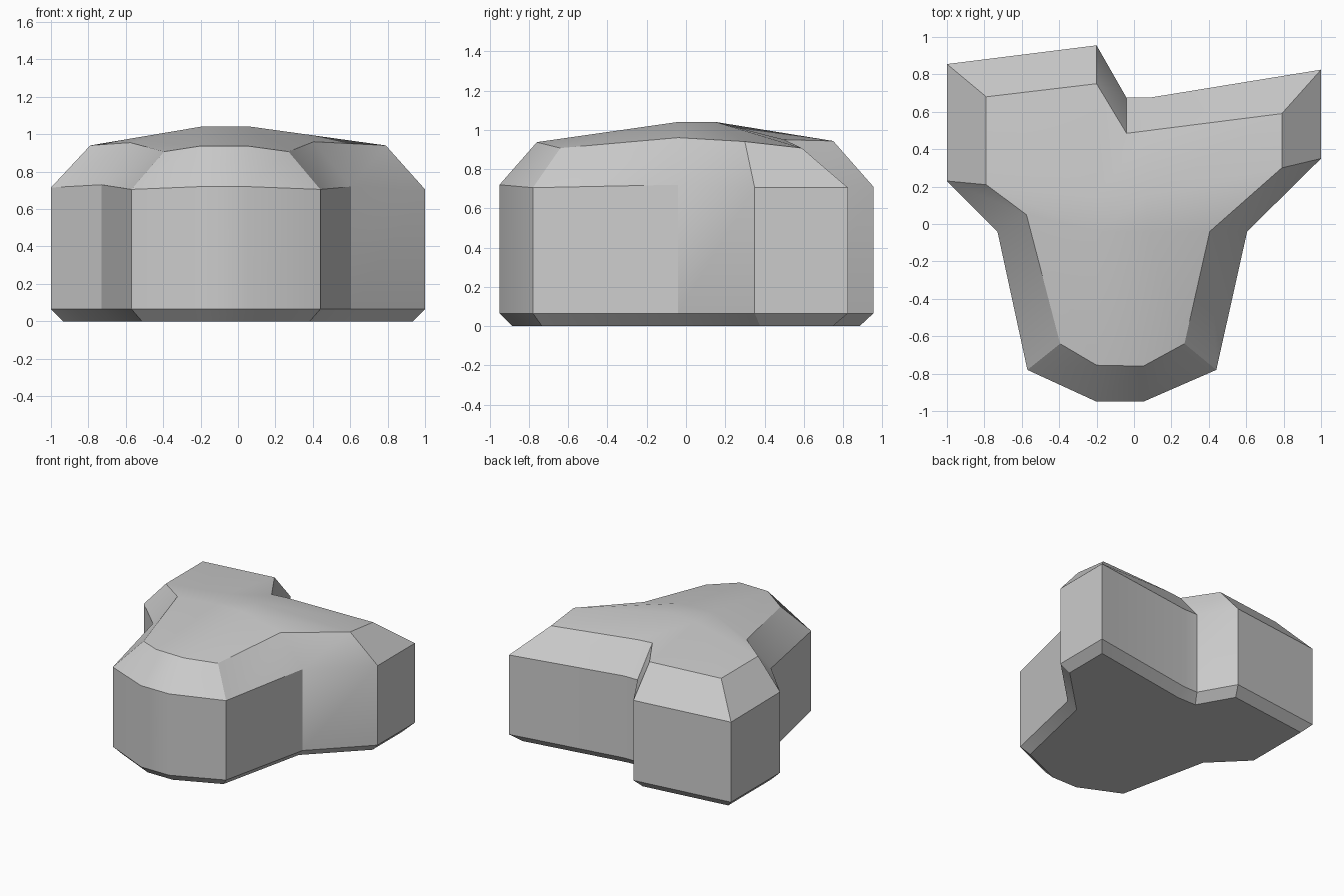
import bpy, bmesh, math

if "Cube" in bpy.data.objects:
    bpy.data.objects.remove(bpy.data.objects["Cube"])

# widest outline, upper edge of the vertical walls (counter-clockwise from above)
wall = [(-1, .855, .71), (-1, .23, .715), (-.73, -.04, .73), (-.57, -.78, .705),
        (-.2, -.95, .72), (.05, -.95, .72), (.44, -.78, .705), (.605, -.04, .72),
        (1, .35, .705), (1, .825, .705), (.08, .675, .725), (-.04, .675, .725),
        (-.2, .955, .71)]
# inner outline where the sloped shoulder meets the crown
crown = [(-.79, .68, .94), (-.79, .21, .94), (-.575, .05, .955), (-.395, -.64, .907),
         (-.2, -.755, .937), (.05, -.76, .937), (.27, -.64, .907), (.405, -.04, .96),
         (.79, .3, .94), (.79, .59, .907), (.08, .5, .95), (-.04, .485, .95),
         (-.2, .75, .943)]
# flat summit
summit = [(-.2, -.04, 1.04), (.07, -.04, 1.04), (.07, .15, 1.04), (-.2, .15, 1.04)]

bm = bmesh.new()


def ring(points):
    return [bm.verts.new(p) for p in points]


def bridge(low, high):
    for i in range(len(low)):
        j = (i + 1) % len(low)
        bm.faces.new((low[i], low[j], high[j], high[i]))


# walls and shoulder
base = ring([(x, y, .065) for x, y, z in wall])
upper = ring(wall)
c = ring(crown)
bridge(base, upper)
bridge(upper, c)

# crown patches around the summit
a, b, d, e = ring(summit)
for patch in ((a, b, d, e), (c[2], c[3], c[4], a), (a, c[4], c[5], b),
              (b, c[5], c[6], c[7]), (b, c[7], c[8], d), (d, c[8], c[9], c[10]),
              (e, d, c[10], c[11]), (e, c[11], c[12]), (c[0], c[1], e, c[12]),
              (c[1], c[2], a, e)):
    bm.faces.new(patch)

# chamfered foot: inset the underside and push it down to the ground
bottom = bm.faces.new(base[::-1])
bm.normal_update()
bmesh.ops.inset_region(bm, faces=[bottom], thickness=.065, depth=0,
                       use_even_offset=True, use_boundary=True)
for v in bottom.verts:
    v.co.z = 0
bmesh.ops.recalc_face_normals(bm, faces=bm.faces[:])

mesh = bpy.data.meshes.new("three_lobed_rock")
bm.to_mesh(mesh)
bm.free()
rock = bpy.data.objects.new("three_lobed_rock", mesh)
bpy.context.collection.objects.link(rock)
bpy.context.view_layer.objects.active = rock
rock.select_set(True)
bpy.ops.object.shade_smooth_by_angle(angle=math.radians(30))
